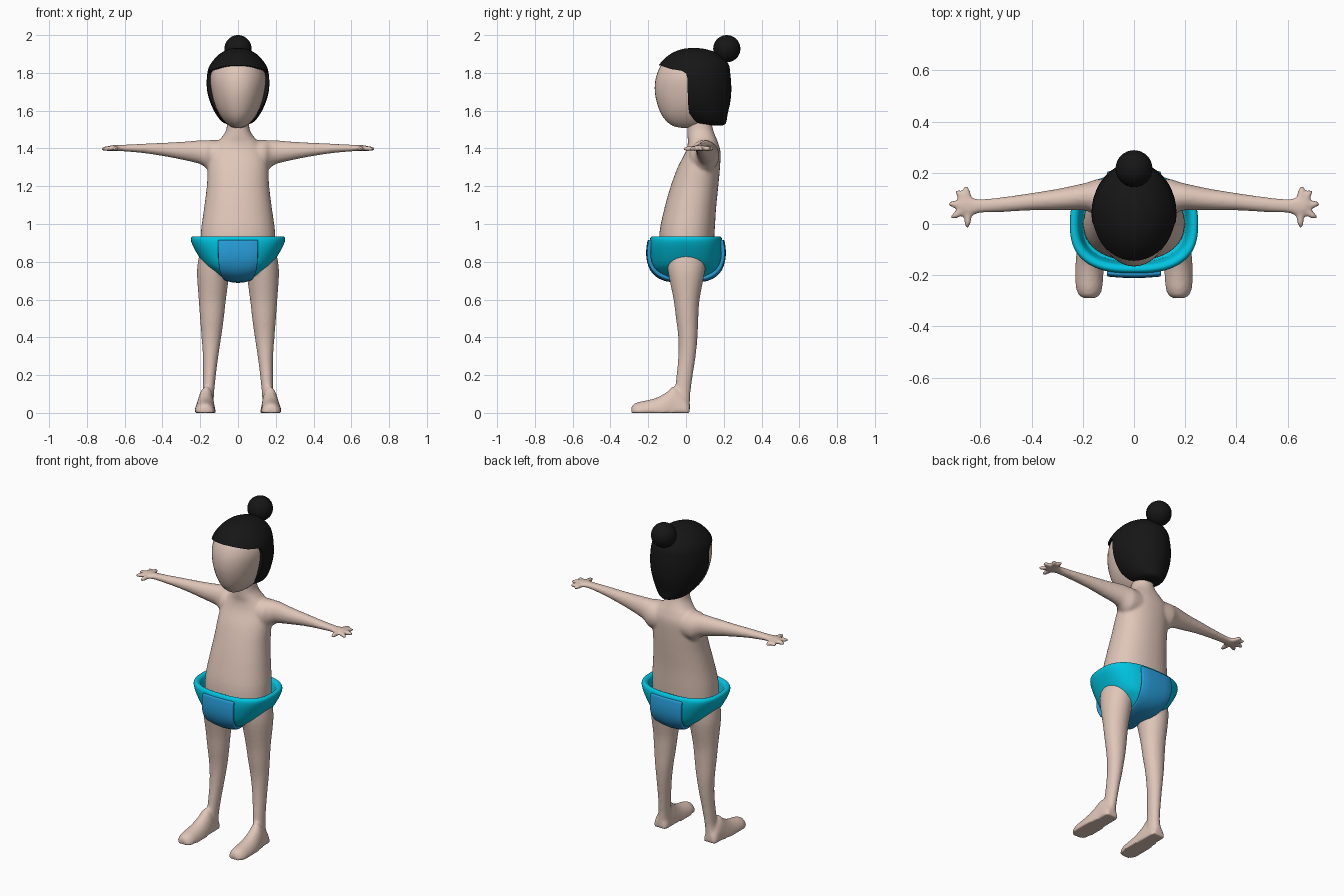
import bpy, bmesh, math
from mathutils import Vector, Matrix

if "Cube" in bpy.data.objects:
    bpy.data.objects.remove(bpy.data.objects["Cube"])


def material(name, rgb):
    m = bpy.data.materials.new(name)
    m.diffuse_color = (*rgb, 1)
    m.use_nodes = True
    m.node_tree.nodes["Principled BSDF"].inputs["Base Color"].default_value = m.diffuse_color
    return m


SKIN = material("skin", (0.74, 0.56, 0.48))
BLACK = material("black", (0.008, 0.008, 0.008))
CYAN = material("cyan", (0.0, 0.56, 0.76))
BLUE = material("blue", (0.02, 0.33, 0.68))


def resample(rings, steps):
    """Catmull-Rom interpolation through the given rings."""
    pts = [rings[0]] + list(rings) + [rings[-1]]
    out = []
    for k in range(1, len(pts) - 2):
        p0, p1, p2, p3 = pts[k - 1:k + 3]
        for s in range(steps):
            t = s / steps
            out.append([0.5 * (2 * b + (c - a) * t + (2 * a - 5 * b + 4 * c - d) * t * t
                               + (3 * b - a - 3 * c + d) * t ** 3)
                        for a, b, c, d in zip(p0, p1, p2, p3)])
    return out + [list(rings[-1])]


def loft(bm, rings, axis=2, n=40, power=2.0, steps=4, side=1, floor=None):
    """Closed loft of ellipse rings (position, centre1, centre2, radius1, radius2)."""
    i, j = [k for k in range(3) if k != axis]
    loops = []
    for t, c1, c2, a, b in resample(rings, steps):
        loop = []
        for k in range(n):
            ang = 2 * math.pi * k / n
            c, s = math.cos(ang), math.sin(ang)
            co = [0, 0, 0]
            co[axis] = t
            co[i] = c1 + a * math.copysign(abs(c) ** (2 / power), c)
            co[j] = c2 + b * math.copysign(abs(s) ** (2 / power), s)
            if floor is not None:
                co[2] = max(co[2], floor)
            co[0] *= side
            loop.append(bm.verts.new(co))
        loops.append(loop)
    faces = [bm.faces.new((p[k], p[(k + 1) % n], q[(k + 1) % n], q[k]))
             for p, q in zip(loops, loops[1:]) for k in range(n)]
    faces += [bm.faces.new(loops[0]), bm.faces.new(loops[-1])]
    bmesh.ops.recalc_face_normals(bm, faces=faces)


def finish(bm, name, mat, smooth=True):
    me = bpy.data.meshes.new(name)
    bm.to_mesh(me)
    bm.free()
    for p in me.polygons:
        p.use_smooth = smooth
    ob = bpy.data.objects.new(name, me)
    bpy.context.collection.objects.link(ob)
    if mat:
        me.materials.append(mat)
    return ob


def activate(ob):
    bpy.ops.object.select_all(action='DESELECT')
    ob.select_set(True)
    bpy.context.view_layer.objects.active = ob


# Body: torso, arms, hands, legs and feet fused into one skin
bm = bmesh.new()
loft(bm, [(0.74, 0, 0, 0.16, 0.12), (0.82, 0, 0, 0.195, 0.14), (0.95, 0, 0.005, 0.197, 0.146),
          (1.08, 0, 0.022, 0.18, 0.137), (1.2, 0, 0.045, 0.165, 0.126), (1.3, 0, 0.068, 0.16, 0.112),
          (1.38, 0, 0.09, 0.15, 0.093), (1.43, 0, 0.09, 0.115, 0.08), (1.46, 0, 0.083, 0.085, 0.075),
          (1.5, 0, 0.075, 0.062, 0.068), (1.56, 0, 0.07, 0.056, 0.062)], power=2.2)
ARM = [(0, 0.09, 1.36, 0.08, 0.08), (0.13, 0.098, 1.36, 0.078, 0.085), (0.165, 0.105, 1.367, 0.063, 0.076),
       (0.2, 0.106, 1.38, 0.052, 0.063), (0.3, 0.095, 1.388, 0.042, 0.047), (0.4, 0.087, 1.395, 0.034, 0.035),
       (0.5, 0.077, 1.4, 0.03, 0.025), (0.6, 0.07, 1.402, 0.027, 0.018), (0.64, 0.068, 1.402, 0.038, 0.016),
       (0.67, 0.072, 1.402, 0.036, 0.015), (0.685, 0.075, 1.402, 0.02, 0.01)]
FINGERS = [(0.657, 0.15), (0.695, 0.135), (0.727, 0.08), (0.715, 0.022), (0.652, -0.018)]
LEG = [(0.85, 0.115, 0, 0.088, 0.11), (0.75, 0.13, 0.002, 0.087, 0.098), (0.6, 0.136, 0.003, 0.072, 0.069),
       (0.5, 0.138, 0.006, 0.063, 0.059), (0.4, 0.141, 0.01, 0.052, 0.051), (0.3, 0.145, 0.005, 0.041, 0.046),
       (0.2, 0.151, -0.007, 0.034, 0.043), (0.1, 0.158, -0.02, 0.031, 0.043), (0.04, 0.168, -0.025, 0.04, 0.046),
       (0, 0.172, -0.028, 0.042, 0.048)]
FOOT = [(-0.29, 0.175, 0, 0.02, 0.025), (-0.28, 0.175, 0, 0.04, 0.045), (-0.25, 0.175, 0, 0.053, 0.058),
        (-0.2, 0.175, 0, 0.056, 0.068), (-0.15, 0.174, 0, 0.055, 0.083), (-0.1, 0.172, 0, 0.051, 0.112),
        (-0.06, 0.17, 0, 0.046, 0.14), (0, 0.17, 0, 0.044, 0.08), (0.02, 0.17, 0, 0.03, 0.05)]
for side in (1, -1):
    loft(bm, ARM, axis=0, side=side, n=32)
    loft(bm, LEG, side=side, n=32)
    loft(bm, FOOT, axis=1, side=side, n=32, floor=0)
    for x, y in FINGERS:
        a, b = Vector((0.645 * side, 0.07, 1.402)), Vector((x * side, y, 1.397))
        d = b - a
        bmesh.ops.create_uvsphere(
            bm, u_segments=12, v_segments=10, radius=1,
            matrix=Matrix.Translation((a + b) / 2) @ d.to_track_quat('X', 'Z').to_matrix().to_4x4()
            @ Matrix.Diagonal((d.length / 2 + 0.002, 0.016, 0.014, 1)))
body = finish(bm, "body", SKIN)
rm = body.modifiers.new("fuse", 'REMESH')
rm.mode = 'VOXEL'
rm.voxel_size = 0.008
rm.use_smooth_shade = True
sm = body.modifiers.new("soften", 'SMOOTH')
sm.factor, sm.iterations = 0.5, 6

# Head
bm = bmesh.new()
loft(bm, [(1.507, 0, 0.03, 0.012, 0.04), (1.52, 0, 0.02, 0.045, 0.09), (1.56, 0, 0.02, 0.085, 0.137),
          (1.62, 0, 0.025, 0.118, 0.172), (1.7, 0, 0.03, 0.14, 0.195), (1.78, 0, 0.03, 0.147, 0.188),
          (1.85, 0, 0.035, 0.125, 0.158), (1.89, 0, 0.04, 0.07, 0.09), (1.905, 0, 0.04, 0.01, 0.01)])
finish(bm, "head", SKIN)

# Hair: a cap around the head with the face opening cut away
bm = bmesh.new()
loft(bm, [(1.522, 0, 0.16, 0.02, 0.035), (1.535, 0, 0.12, 0.075, 0.092), (1.58, 0, 0.09, 0.116, 0.13),
          (1.65, 0, 0.06, 0.149, 0.175), (1.72, 0, 0.044, 0.165, 0.196), (1.8, 0, 0.038, 0.162, 0.196),
          (1.85, 0, 0.043, 0.143, 0.18), (1.9, 0, 0.045, 0.098, 0.128), (1.925, 0, 0.042, 0.05, 0.065),
          (1.932, 0, 0.04, 0.01, 0.012)])
hair = finish(bm, "hair", BLACK)
bm = bmesh.new()
opening = [(-0.4, 1.4), (0.025, 1.4), (0.02, 1.55), (0.01, 1.65), (0.008, 1.77), (0.0, 1.798),
           (-0.025, 1.812), (-0.08, 1.82), (-0.14, 1.84), (-0.4, 1.85)]
face = bm.faces.new([bm.verts.new((-0.4, y, z)) for y, z in opening])
ext = bmesh.ops.extrude_face_region(bm, geom=[face])
bmesh.ops.translate(bm, vec=(0.8, 0, 0), verts=[v for v in ext["geom"] if isinstance(v, bmesh.types.BMVert)])
bmesh.ops.recalc_face_normals(bm, faces=bm.faces)
cutter = finish(bm, "face_opening_cutter", None, False)
cutter.hide_render = True
cut = hair.modifiers.new("face opening", 'BOOLEAN')
cut.operation, cut.solver, cut.object = 'DIFFERENCE', 'EXACT', cutter
activate(hair)
bpy.ops.object.modifier_apply(modifier=cut.name)
bpy.data.objects.remove(cutter)
bpy.ops.object.shade_smooth_by_angle(angle=math.radians(35))

# Hair bun
bm = bmesh.new()
bmesh.ops.create_uvsphere(bm, u_segments=32, v_segments=20, radius=0.072,
                          matrix=Matrix.Translation((0, 0.216, 1.928)))
finish(bm, "hair_bun", BLACK)

# Padded wrap around the hips, with a rolled rim
bm = bmesh.new()
loft(bm, [(0.698, 0, 0, 0.02, 0.03), (0.704, 0, 0, 0.06, 0.095), (0.722, 0, 0, 0.098, 0.13),
          (0.755, 0, 0, 0.143, 0.16), (0.79, 0, 0, 0.182, 0.178), (0.865, 0, 0, 0.229, 0.192),
          (0.915, 0, 0, 0.25, 0.192), (0.934, 0, 0, 0.24, 0.181), (0.927, 0, 0, 0.22, 0.162),
          (0.9, 0, 0, 0.21, 0.153), (0.86, 0, 0, 0.2, 0.145)], power=2.6, n=64)
finish(bm, "hip_wrap", CYAN)

# Darker strip running from the front, underneath, to the back
bm = bmesh.new()
half = [(-0.193, 0.915, 0.105), (-0.201, 0.86, 0.105), (-0.196, 0.8, 0.103), (-0.17, 0.745, 0.095),
        (-0.11, 0.708, 0.08), (0, 0.698, 0.065)]
path = resample(half + [(-y, z, w) for y, z, w in half[-2::-1]], 3)
rows = []
for y, z, w in path:
    low = max(0, (0.8 - z) / 0.1)
    rows.append([bm.verts.new((u * w, y * (1 - (0.03 + 0.04 * low) * u * u), z + 0.012 * low * u * u))
                 for u in (-1, -0.5, 0, 0.5, 1)])
for p, q in zip(rows, rows[1:]):
    for k in range(4):
        bm.faces.new((p[k], p[k + 1], q[k + 1], q[k]))
bmesh.ops.recalc_face_normals(bm, faces=bm.faces)
strip = finish(bm, "centre_strip", BLUE)
sol = strip.modifiers.new("thickness", 'SOLIDIFY')
sol.thickness, sol.offset = 0.02, 0
bev = strip.modifiers.new("soft edge", 'BEVEL')
bev.width, bev.segments, bev.limit_method = 0.006, 2, 'ANGLE'
activate(strip)
bpy.ops.object.shade_smooth_by_angle(angle=math.radians(40))
